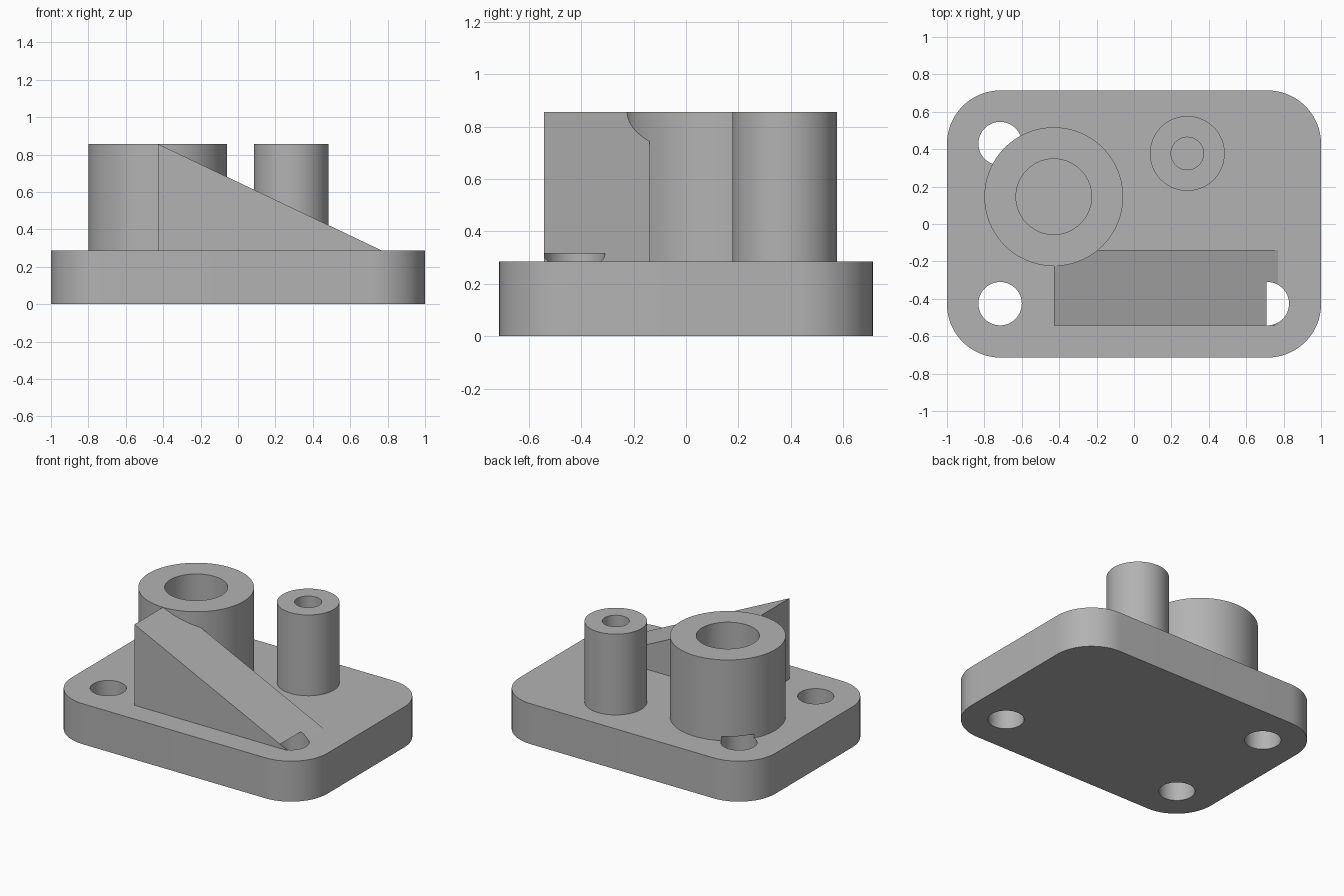
import bpy, bmesh
from math import cos, sin, pi, radians

PLATE_TOP, BOSS_TOP, HOLE_TOP = 0.286, 0.857, 0.315

cube = bpy.data.objects.get("Cube")
if cube:
    bpy.data.objects.remove(cube, do_unlink=True)

grey = bpy.data.materials.new("plain grey")
grey.use_nodes = True
colour = (0.45, 0.45, 0.45, 1)
grey.diffuse_color = colour
grey.node_tree.nodes["Principled BSDF"].inputs["Base Color"].default_value = colour


def prism(name, points, offset):
    """Extrude a closed outline along an offset vector into a solid."""
    bm = bmesh.new()
    face = bm.faces.new([bm.verts.new(p) for p in points])
    cap = bmesh.ops.extrude_face_region(bm, geom=[face], use_keep_orig=True)
    bmesh.ops.translate(bm, vec=offset, verts=[v for v in cap["geom"] if isinstance(v, bmesh.types.BMVert)])
    bmesh.ops.recalc_face_normals(bm, faces=bm.faces[:])
    mesh = bpy.data.meshes.new(name)
    bm.to_mesh(mesh)
    bm.free()
    mesh.materials.append(grey)
    obj = bpy.data.objects.new(name, mesh)
    bpy.context.collection.objects.link(obj)
    return obj


def arc(x, y, z, r, start, sweep, steps):
    angles = [start + sweep * i / steps for i in range(steps + 1)]
    return [(x + r * cos(a), y + r * sin(a), z) for a in angles]


def cylinder(name, x, y, r, bottom, top, sides=96):
    return prism(name, arc(x, y, bottom, r, 0, 2 * pi, sides)[:-1], (0, 0, top - bottom))


def cut(obj, cutters):
    for cutter in cutters:
        mod = obj.modifiers.new("cut", "BOOLEAN")
        mod.operation, mod.solver, mod.object = "DIFFERENCE", "EXACT", cutter
        bpy.context.view_layer.objects.active = obj
        bpy.ops.object.modifier_apply(modifier=mod.name)


# Base plate with rounded corners
R = 0.286
outline = []
for i, (sx, sy) in enumerate([(1, 1), (-1, 1), (-1, -1), (1, -1)]):
    outline += arc(sx * (1 - R), sy * (0.714 - R), 0, R, i * pi / 2, pi / 2, 24)
base_plate = prism("base_plate", outline, (0, 0, PLATE_TOP))

# Bosses standing on the plate
large_boss = cylinder("large_boss", -0.429, 0.146, 0.371, PLATE_TOP, BOSS_TOP)
small_boss = cylinder("small_boss", 0.285, 0.377, 0.2, PLATE_TOP, BOSS_TOP)

# Sloping rib
rib = prism("sloping_rib", [(-0.429, -0.543, PLATE_TOP), (0.77, -0.543, PLATE_TOP),
                            (-0.429, -0.543, BOSS_TOP)], (0, 0.403, 0))

# Bolt holes, reaching slightly above the plate
holes = [cylinder("bolt_hole_cutter", x, y, 0.116, -0.1, HOLE_TOP, 64)
         for x, y in [(-0.716, 0.43), (-0.716, -0.426), (0.713, -0.426)]]
large_bore = cylinder("large_bore_cutter", -0.429, 0.146, 0.202, 0.1, 1)
small_bore = cylinder("small_bore_cutter", 0.285, 0.377, 0.087, 0.1, 1, 64)

cut(base_plate, holes)
cut(large_boss, [large_bore, holes[0]])
cut(small_boss, [small_bore])
cut(rib, [holes[2]])

for cutter in holes + [large_bore, small_bore]:
    bpy.data.objects.remove(cutter, do_unlink=True)

# Smooth the round walls, keep the rims sharp
for obj in (base_plate, large_boss, small_boss, rib):
    bpy.ops.object.select_all(action="DESELECT")
    obj.select_set(True)
    bpy.context.view_layer.objects.active = obj
    bpy.ops.object.shade_smooth_by_angle(angle=radians(30))
